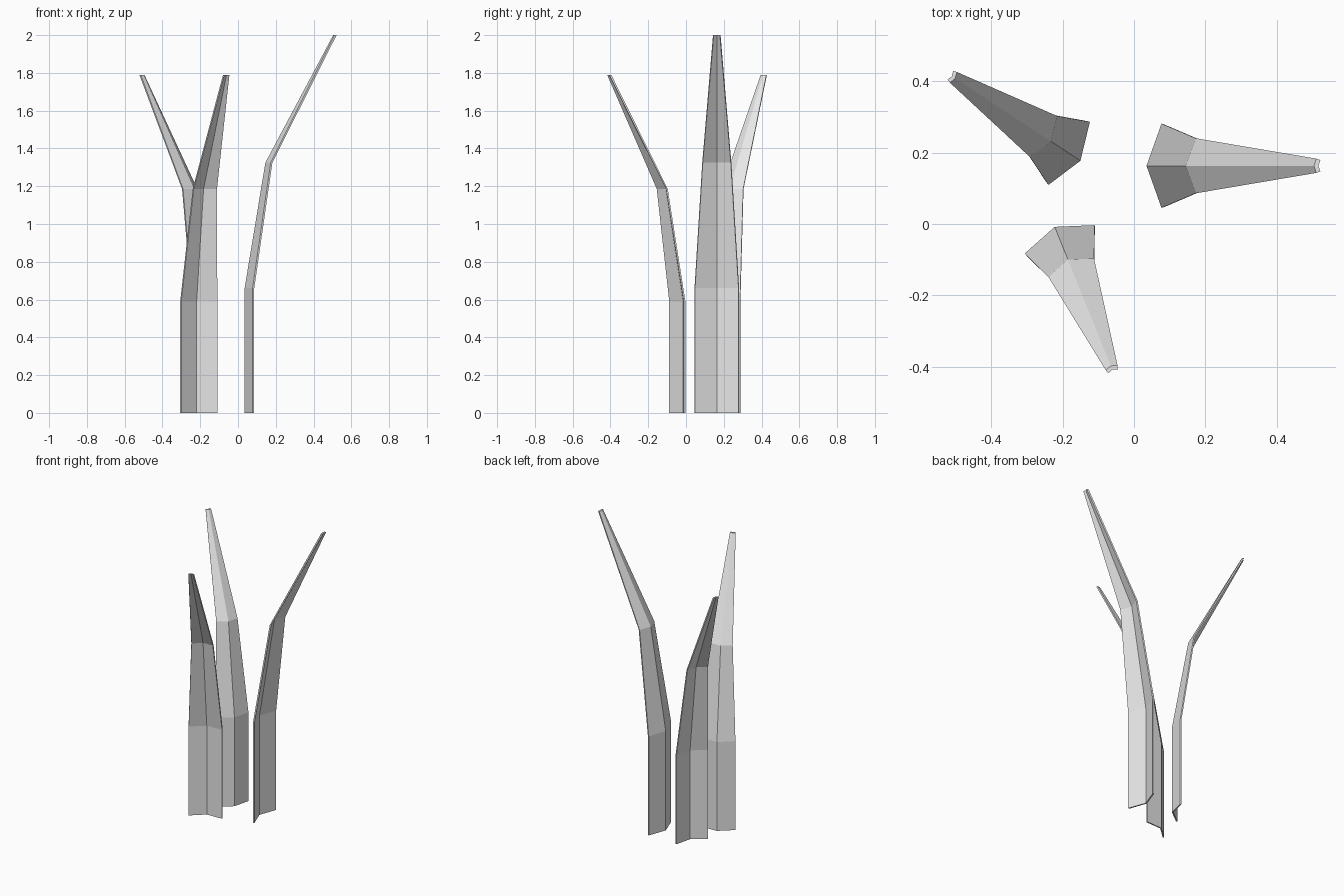
import bpy
import bmesh
from math import radians
from mathutils import Matrix, Vector

cube = bpy.data.objects.get("Cube")
if cube:
    bpy.data.objects.remove(cube, do_unlink=True)

grey = bpy.data.materials.new("plain grey")
grey.use_nodes = True
colour = (0.8, 0.8, 0.8, 1)
grey.diffuse_color = colour
grey.node_tree.nodes["Principled BSDF"].inputs["Base Color"].default_value = colour

# Blade stations: height, outward lean, half width, fold depth, thickness, edge taper
STATIONS = [
    (0.0, 0.0, 0.118, 0.042, 0.009, 0.003),
    (0.66, 0.0, 0.118, 0.042, 0.009, 0.003),
    (1.325, 0.11, 0.077, 0.028, 0.009, 0.003),
    (2.0, 0.469, 0.020, 0.006, 0.012, 0.004),
]


def make_blade(name, ridge, angle, scale):
    """Thin V-folded blade that leans outward along its local +x."""
    bm = bmesh.new()
    rings = []
    for z, lean, half, fold, thick, taper in STATIONS:
        outer = half - taper
        section = [
            (lean + fold, -half), (lean, 0), (lean + fold, half),
            (lean + fold + thick, outer), (lean + thick, 0),
            (lean + fold + thick, -outer),
        ]
        rings.append([bm.verts.new((x, y, z)) for x, y in section])

    # Skin between neighbouring sections
    for low, high in zip(rings, rings[1:]):
        for i in range(len(low)):
            j = (i + 1) % len(low)
            bm.faces.new((low[i], low[j], high[j], high[i]))

    # Each folded end is closed with two strips
    for ring in (rings[0], rings[-1]):
        a, b, c, d, e, f = ring
        bm.faces.new((a, b, e, f))
        bm.faces.new((b, c, d, e))

    bmesh.ops.recalc_face_normals(bm, faces=bm.faces)
    place = Matrix.Translation(Vector((*ridge, 0)))
    bm.transform(place @ Matrix.Rotation(radians(angle), 4, "Z") @ Matrix.Scale(scale, 4))
    mesh = bpy.data.meshes.new(name)
    bm.to_mesh(mesh)
    bm.free()
    mesh.materials.append(grey)
    bpy.context.collection.objects.link(bpy.data.objects.new(name, mesh))


make_blade("left_tall_blade", (0.035, 0.163), 0, 1.0)
make_blade("front_blade", (-0.222, -0.008), -68, 0.895)
make_blade("back_right_blade", (-0.15, 0.177), 146.7, 0.895)
